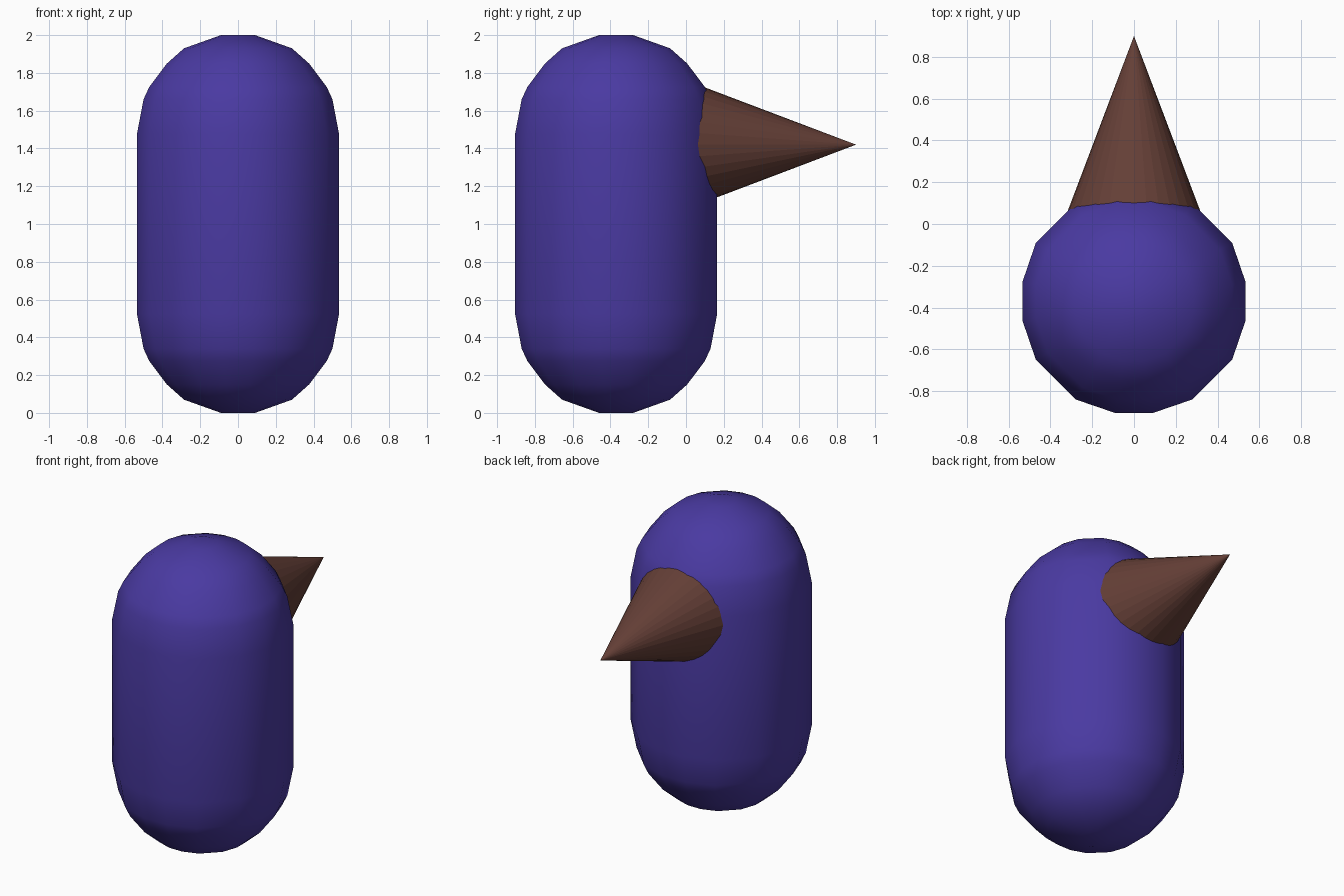
import bpy, bmesh, math

if "Cube" in bpy.data.objects:
    bpy.data.objects.remove(bpy.data.objects["Cube"])


def material(name, rgb):
    m = bpy.data.materials.new(name)
    m.diffuse_color = (*rgb, 1)
    m.use_nodes = True
    m.node_tree.nodes["Principled BSDF"].inputs["Base Color"].default_value = m.diffuse_color
    return m


def add_object(name, bm, mat):
    bmesh.ops.recalc_face_normals(bm, faces=bm.faces)
    me = bpy.data.meshes.new(name)
    bm.to_mesh(me)
    bm.free()
    me.materials.append(mat)
    ob = bpy.data.objects.new(name, me)
    bpy.context.collection.objects.link(ob)
    return ob


# Body: rounded-square 16-sided section lofted along a capsule profile
R, CY = 0.535, -0.37
quarter = [(0.535, 0.09), (0.47, 0.28), (0.28, 0.47), (0.09, 0.535)]
section = []
for k in range(4):
    c, s = [(1, 0), (0, 1), (-1, 0), (0, -1)][k]
    section += [(x * c - y * s, x * s + y * c) for x, y in quarter]
upper = [(0.535, 1.476), (0.5, 1.66), (0.47, 1.725),
         (0.376, 1.85), (0.286, 1.93), (0.09, 2.0)]
profile = [(r, 2 - z) for r, z in reversed(upper)] + upper

bm = bmesh.new()
rings = [[bm.verts.new((x * r / R, CY + y * r / R, z)) for x, y in section]
         for r, z in profile]
n = len(section)
for a, b in zip(rings, rings[1:]):
    for i in range(n):
        j = (i + 1) % n
        bm.faces.new((a[i], a[j], b[j], b[i]))
bm.faces.new(rings[0])
bm.faces.new(rings[-1])
for f in bm.faces:
    f.smooth = True
add_object("body", bm, material("purple", (0.068, 0.042, 0.36)))

# Cone: points backwards (+y), base buried in the body
BASE_Y, TIP_Y, AXIS_Z = -0.05, 0.90, 1.42
bm = bmesh.new()
bmesh.ops.create_cone(bm, cap_ends=True, segments=32, radius1=0.36,
                      radius2=0, depth=TIP_Y - BASE_Y)
bmesh.ops.remove_doubles(bm, verts=bm.verts, dist=1e-4)
for v in bm.verts:
    x, y, z = v.co
    v.co = (x, z + (TIP_Y + BASE_Y) / 2, AXIS_Z - y)
add_object("cone", bm, material("brown", (0.13, 0.05, 0.038)))
